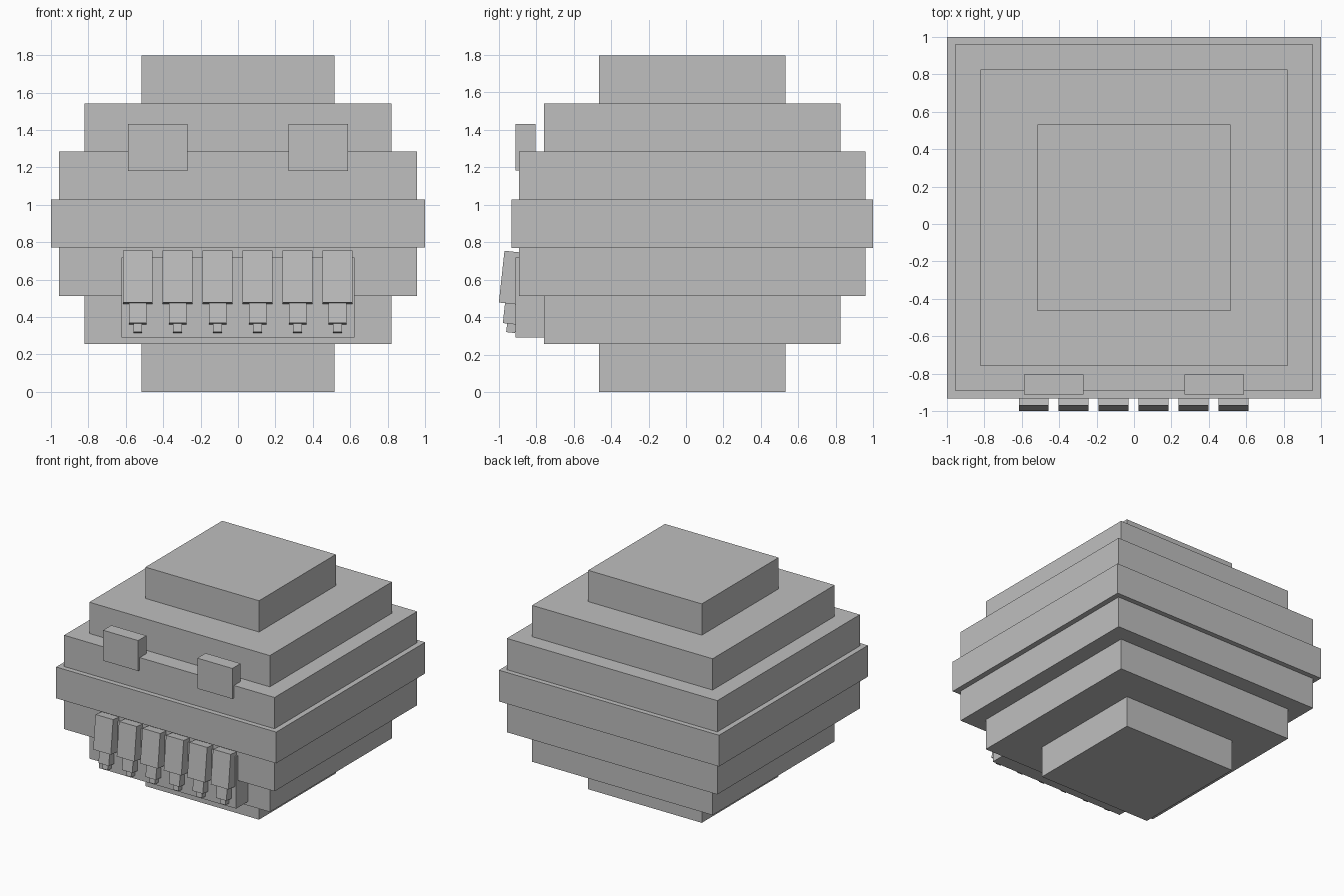
import bpy
from mathutils import Matrix, Vector
import math

if "Cube" in bpy.data.objects:
    bpy.data.objects.remove(bpy.data.objects["Cube"])

grey = bpy.data.materials.new("plain grey")
grey.diffuse_color = (0.52, 0.52, 0.52, 1)
grey.use_nodes = True
grey.node_tree.nodes["Principled BSDF"].inputs["Base Color"].default_value = grey.diffuse_color


def box(name, lo, hi, matrix=Matrix()):
    """Box spanning corners lo to hi, then moved by matrix."""
    bpy.ops.mesh.primitive_cube_add(size=1)
    ob = bpy.context.object
    ob.name = name
    lo, hi = Vector(lo), Vector(hi)
    ob.data.transform(matrix @ Matrix.Translation((lo + hi) / 2)
                      @ Matrix.Diagonal((*(hi - lo), 1)))
    ob.data.materials.append(grey)
    return ob


# stepped round body: seven stacked slabs, symmetric top to bottom
STEP, YC = 1.798 / 7, 0.034
half_sizes = [(0.516, 0.498), (0.82, 0.792), (0.956, 0.925), (1.0, 0.966)]
for i in range(7):
    hx, hy = half_sizes[3 - abs(i - 3)]
    box(f"body_layer_{i + 1}", (-hx, YC - hy, i * STEP), (hx, YC + hy, (i + 1) * STEP))

# eyes
for side, x in (("left", -0.428), ("right", 0.428)):
    box(f"eye_{side}", (x - 0.159, -0.912, 1.182), (x + 0.159, -0.805, 1.432))

# mouth plate
box("mouth_plate", (-0.624, -0.912, 0.29), (0.622, -0.755, 0.718))

# six tilted teeth, each three square segments tapering downwards
tilt = Matrix.Rotation(math.radians(-6.2), 4, 'X')
segments = [(0.08, 0.278), (0.047, 0.107), (0.024, 0.046)]
for i in range(6):
    place = Matrix.Translation((-0.536 + i * 0.2136, -0.89, 0.746)) @ tilt
    z = 0
    for j, (h, length) in enumerate(segments):
        box(f"tooth_{i + 1}_segment_{j + 1}", (-h, -h, z - length), (h, h, z), place)
        z -= length
